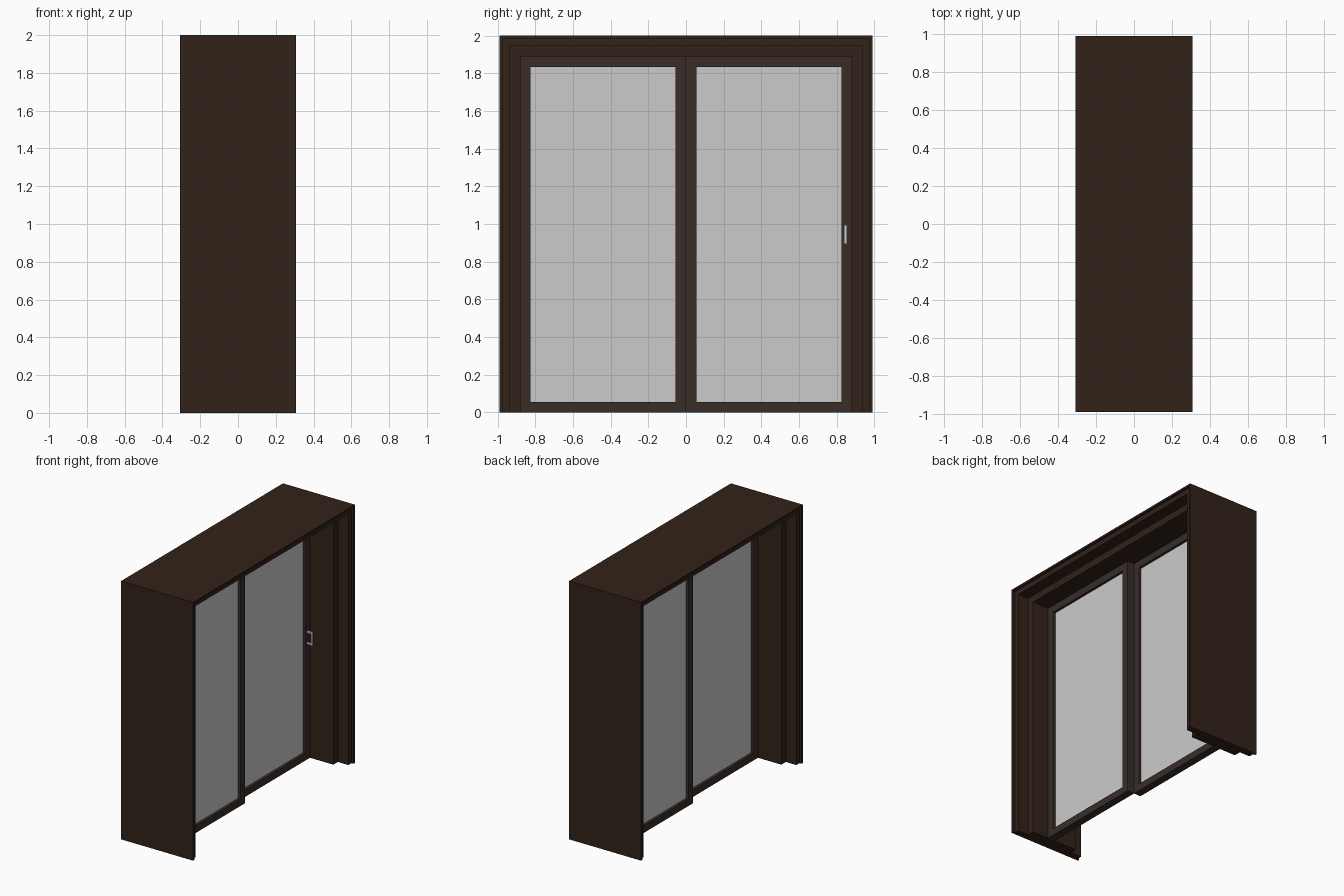
import bpy, bmesh

if "Cube" in bpy.data.objects:
    bpy.data.objects.remove(bpy.data.objects["Cube"])


def material(name, rgb):
    m = bpy.data.materials.new(name)
    m.diffuse_color = (*rgb, 1)
    m.use_nodes = True
    m.node_tree.nodes["Principled BSDF"].inputs["Base Color"].default_value = m.diffuse_color
    return m


BROWN = material("dark_brown", (0.032, 0.016, 0.010))
UMBER = material("door_brown", (0.040, 0.027, 0.022))


def finish(bm, name, mat=None):
    bmesh.ops.recalc_face_normals(bm, faces=bm.faces)
    mesh = bpy.data.meshes.new(name)
    bm.to_mesh(mesh)
    bm.free()
    ob = bpy.data.objects.new(name, mesh)
    bpy.context.collection.objects.link(ob)
    if mat:
        mesh.materials.append(mat)
    return ob


def box(name, x, y, z, mat=None):
    bm = bmesh.new()
    bmesh.ops.create_cube(bm, size=1)
    for v in bm.verts:
        v.co = [r[0] if c < 0 else r[1] for c, r in zip(v.co, (x, y, z))]
    return finish(bm, name, mat)


def mitred_frame(name, y0, y1, z0, z1, profile, closed, mat):
    """Sweep an (inset, x) profile round a rectangle; open = no bottom rail."""
    bm = bmesh.new()
    foot = 1 if closed else 0
    corners = [(y0, z0, 1, foot), (y0, z1, 1, -1), (y1, z1, -1, -1), (y1, z0, -1, foot)]
    rings = [[bm.verts.new((x, y + sy * d, z + sz * d)) for d, x in profile]
             for y, z, sy, sz in corners]
    pairs = list(zip(rings, rings[1:]))
    if closed:
        pairs.append((rings[-1], rings[0]))
    else:
        bm.faces.new(rings[0])
        bm.faces.new(rings[-1])
    n = len(profile)
    for a, b in pairs:
        for i in range(n):
            j = (i + 1) % n
            bm.faces.new((a[i], a[j], b[j], b[i]))
    return finish(bm, name, mat)


# stepped portal surround, symmetric in x
half = [(0, 0.308), (0.015, 0.308), (0.015, 0.29), (0.055, 0.29), (0.055, 0.20), (0.11, 0.20)]
steps = half + [(d, -x) for d, x in reversed(half)]
mitred_frame("door_surround", -0.99, 0.99, 0, 2, steps, False, BROWN)


# two offset door panels, each a mitred frame with a glass pane
def door_panel(name, x0, x1, y0, y1):
    w = 0.055
    profile = [(0, x0), (w, x0), (w, x1), (0, x1)]
    mitred_frame(name + "_frame", y0, y1, 0, 1.89, profile, True, UMBER)
    mid = (x0 + x1) / 2
    box(name + "_glass", (mid - 0.01, mid + 0.01), (y0 + w, y1 - w), (w, 1.89 - w))


door_panel("fixed_panel", 0.0, 0.06, -0.88, 0.0)
door_panel("sliding_panel", -0.06, 0.0, 0.0, 0.88)

# bracket-shaped pull handle on the sliding panel
outline = [(0, 0.895), (0.05, 0.895), (0.05, 0.995), (0, 0.995),
           (0, 0.983), (0.038, 0.983), (0.038, 0.907), (0, 0.907)]
bm = bmesh.new()
face = bm.faces.new([bm.verts.new((x, 0.838, z)) for x, z in outline])
ext = bmesh.ops.extrude_face_region(bm, geom=[face], use_keep_orig=True)
for v in ext["geom"]:
    if isinstance(v, bmesh.types.BMVert):
        v.co.y += 0.017
finish(bm, "pull_handle")
